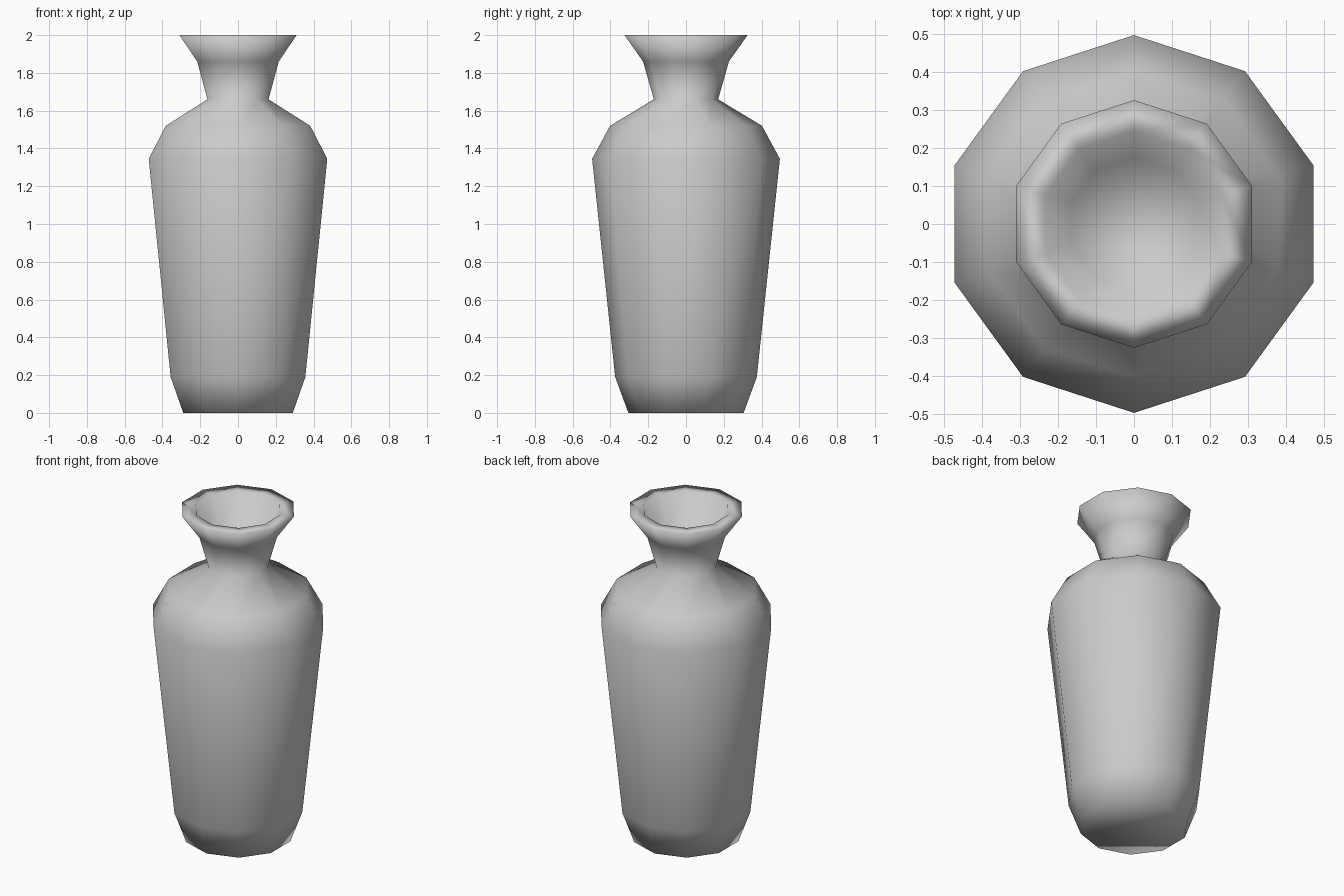
import bpy, bmesh, math

if "Cube" in bpy.data.objects:
    bpy.data.objects.remove(bpy.data.objects["Cube"])

SIDES = 10

# Profile (radius, height): base, body, shoulder, neck, flared lip, inner bowl
profile = [
    (0.305, 0.00), (0.375, 0.19), (0.497, 1.345), (0.402, 1.52),
    (0.170, 1.66), (0.227, 1.86), (0.326, 2.00),
    (0.245, 2.00), (0.175, 1.83),
]

bm = bmesh.new()


def ring(radius, z):
    """Ten-sided ring with a corner pointing to the back."""
    angles = [math.pi / 2 + 2 * math.pi * i / SIDES for i in range(SIDES)]
    return [bm.verts.new((radius * math.cos(a), radius * math.sin(a), z)) for a in angles]


# Walls between neighbouring rings
rings = [ring(r, z) for r, z in profile]
for low, high in zip(rings, rings[1:]):
    for i in range(SIDES):
        j = (i + 1) % SIDES
        bm.faces.new((low[i], low[j], high[j], high[i]))

# Underside and floor of the opening
bm.faces.new(rings[0][::-1])
bm.faces.new(rings[-1])

bmesh.ops.recalc_face_normals(bm, faces=bm.faces[:])
for face in bm.faces:
    face.smooth = True

mesh = bpy.data.meshes.new("vase")
bm.to_mesh(mesh)
bm.free()
vase = bpy.data.objects.new("vase", mesh)
bpy.context.collection.objects.link(vase)
